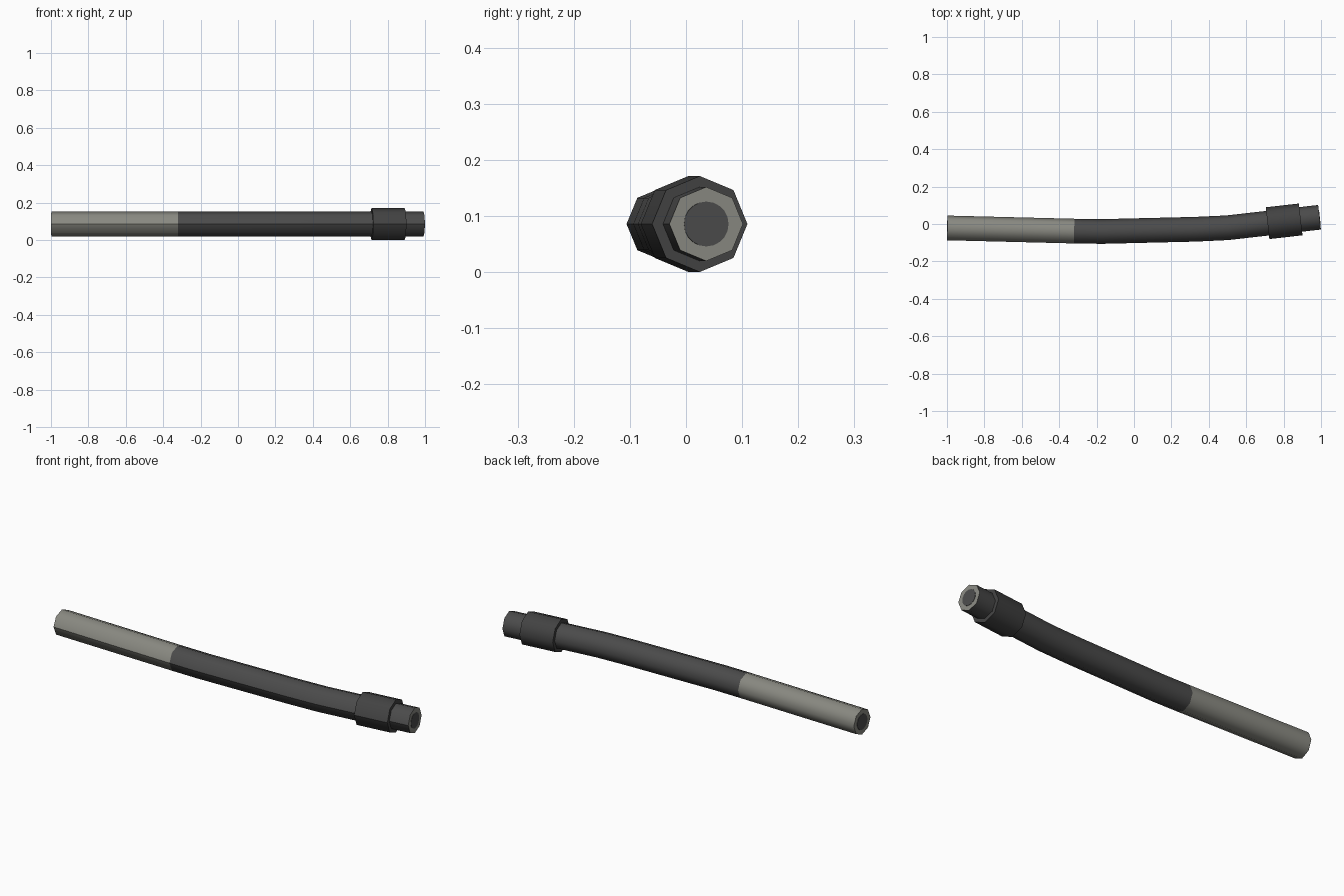
import bpy
import bmesh
import math
from mathutils import Vector

cube = bpy.data.objects.get("Cube")
if cube:
    bpy.data.objects.remove(cube, do_unlink=True)

SIDES = 8
AXIS_Z = 0.0855
PIPE_RADIUS = 0.066
COLLAR_RADIUS = 0.0855


def material(name, rgb):
    mat = bpy.data.materials.new(name)
    mat.use_nodes = True
    mat.diffuse_color = (*rgb, 1)
    mat.node_tree.nodes["Principled BSDF"].inputs["Base Color"].default_value = (*rgb, 1)
    return mat


light_metal = material("light warm grey", (0.25, 0.25, 0.22))
dark_metal = material("dark grey", (0.07, 0.07, 0.07))
collar_metal = material("darker grey", (0.055, 0.055, 0.055))


def tangents(path):
    """Averaged direction at each path point, so that bends are mitred."""
    result = []
    for i, point in enumerate(path):
        before = point - path[i - 1] if i > 0 else path[1] - point
        after = path[i + 1] - point if i < len(path) - 1 else before
        result.append((before.normalized() + after.normalized()).normalized())
    return result


def tube(name, path, radius, mats, sides=SIDES, paint=None):
    """Sweep a polygon with a corner at the front along a flat path."""
    up = Vector((0, 0, 1))
    bm = bmesh.new()
    rings = []
    for point, along in zip(path, tangents(path)):
        across = along.cross(up)
        angles = [2 * math.pi * k / sides for k in range(sides)]
        rings.append([bm.verts.new(point + radius * (across * math.cos(a) + up * math.sin(a)))
                      for a in angles])
    for a, b in zip(rings, rings[1:]):
        for k in range(sides):
            n = (k + 1) % sides
            face = bm.faces.new((a[k], a[n], b[n], b[k]))
            face.smooth = True
    bm.faces.new(rings[0])
    bm.faces.new(rings[-1])
    bmesh.ops.recalc_face_normals(bm, faces=bm.faces)

    # Sharp end rims and a sharp seam along the front
    for ring in (rings[0], rings[-1]):
        for k in range(sides):
            bm.edges.get((ring[k - 1], ring[k])).smooth = False
    for a, b in zip(rings, rings[1:]):
        bm.edges.get((a[0], b[0])).smooth = False
    if paint:
        for face in bm.faces:
            face.material_index = paint(face)

    mesh = bpy.data.meshes.new(name)
    bm.to_mesh(mesh)
    bm.free()
    for mat in mats:
        mesh.materials.append(mat)
    obj = bpy.data.objects.new(name, mesh)
    bpy.context.collection.objects.link(obj)
    return obj


def pipe_paint(face):
    is_cap = len(face.verts) > 4
    return 0 if is_cap or face.calc_center_median().x < -0.32 else 1


# Bent pipe: light at one end, dark along the rest
centres = [(-0.998, -0.021), (-0.32, -0.038), (-0.17, -0.040),
           (0.33, -0.028), (0.50, -0.020), (0.992, 0.036)]
path = [Vector((x, y, AXIS_Z)) for x, y in centres]
tube("bent_pipe", path, PIPE_RADIUS, [light_metal, dark_metal], paint=pipe_paint)

# Collar around the last straight length
start, end = path[-2], path[-1]
collar_path = [start.lerp(end, t) for t in (0.435, 0.795)]
tube("collar", collar_path, COLLAR_RADIUS, [collar_metal])

# Dark bore discs on both ends
for name, tip, inner in (("left_bore", path[-1], path[-2]), ("right_bore", path[0], path[1])):
    out = (tip - inner).normalized()
    tube(name, [tip - out * 0.001, tip + out * 0.0015], 0.04, [dark_metal], sides=20)
